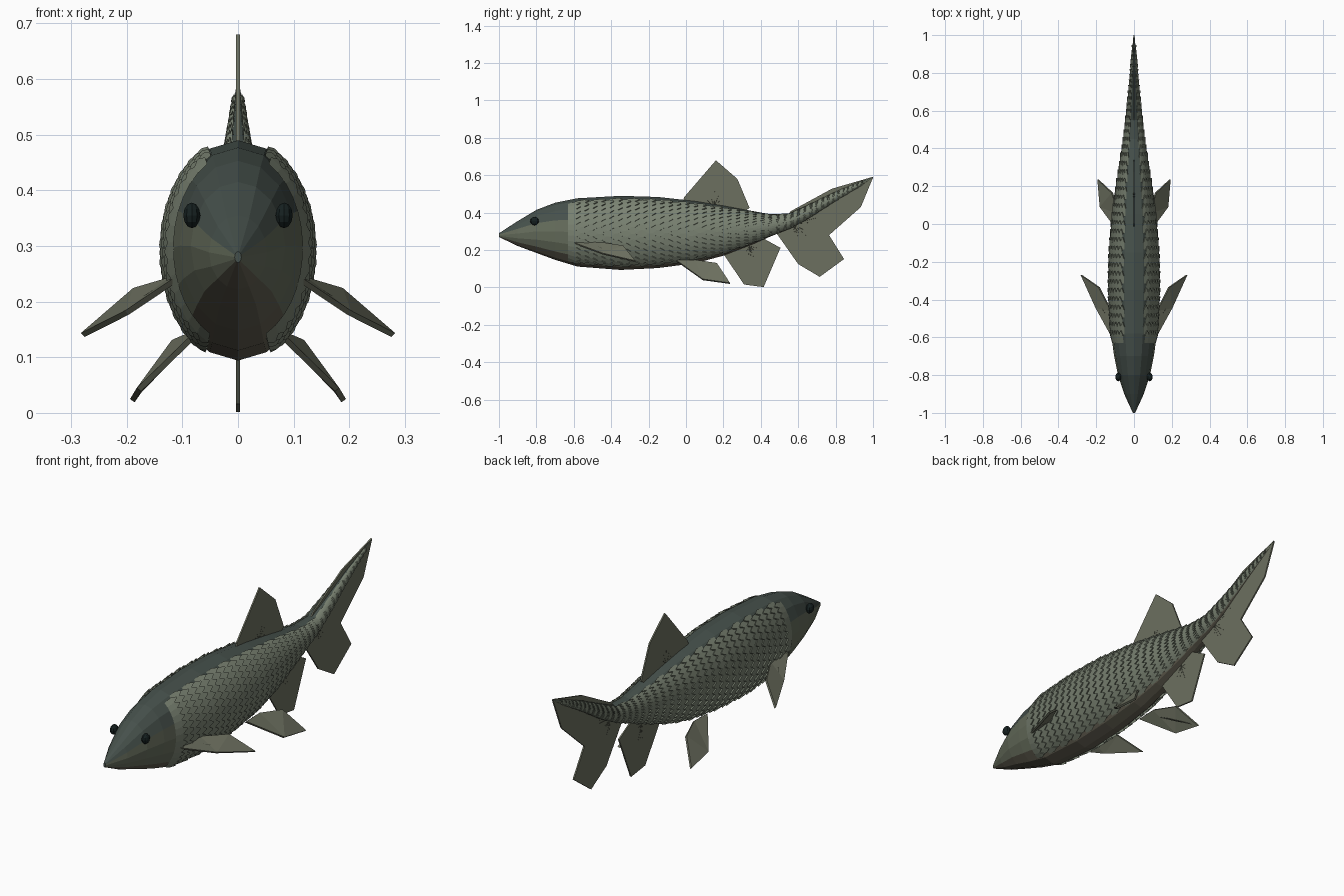
import bpy, bmesh, math
from mathutils import Vector

if "Cube" in bpy.data.objects:
    bpy.data.objects.remove(bpy.data.objects["Cube"])


def material(name, rgb):
    m = bpy.data.materials.new(name)
    m.diffuse_color = (*rgb, 1)
    m.use_nodes = True
    m.node_tree.nodes["Principled BSDF"].inputs["Base Color"].default_value = m.diffuse_color
    return m


BACK = material("back green", (0.06, 0.08, 0.07))
SIDE = material("side green", (0.13, 0.15, 0.105))
BELLY = material("belly brown", (0.12, 0.11, 0.08))
SCALE = material("scale green", (0.19, 0.22, 0.165))
FIN = material("fin olive", (0.15, 0.16, 0.115))
RAY = material("ray dark", (0.05, 0.055, 0.04))
EYE = material("eye black", (0.008, 0.015, 0.015))

# Body stations: y, top z, bottom z, half width
STATIONS = [(-1.0, .29, .27, .006), (-.9, .355, .222, .052), (-.8, .415, .185, .085),
            (-.7, .453, .148, .105), (-.58, .477, .112, .122), (-.35, .49, .094, .133),
            (-.15, .484, .104, .129), (.05, .462, .13, .113), (.2, .438, .17, .092),
            (.35, .41, .228, .068), (.45, .392, .272, .054), (.55, .395, .312, .042),
            (.65, .44, .365, .032), (.8, .512, .462, .019), (1.0, .592, .584, .003)]
SIDES = 16


def body_at(y):
    for a, b in zip(STATIONS, STATIONS[1:]):
        if y <= b[0]:
            f = (y - a[0]) / (b[0] - a[0])
            return [p + (q - p) * f for p, q in zip(a, b)]
    return list(STATIONS[-1])


def surface(y, t, lift=0.0):
    y, top, bot, w = body_at(min(y, 1.0))
    return Vector(((w + lift) * math.cos(t), y,
                   (top + bot) / 2 + ((top - bot) / 2 + lift) * math.sin(t)))


def finish(bm, name, mats):
    bmesh.ops.recalc_face_normals(bm, faces=bm.faces[:])
    me = bpy.data.meshes.new(name)
    bm.to_mesh(me)
    bm.free()
    for m in mats:
        me.materials.append(m)
    ob = bpy.data.objects.new(name, me)
    bpy.context.collection.objects.link(ob)
    return ob


# Body: lofted rings, coloured by height around the ring
bm = bmesh.new()
rings = [[bm.verts.new(surface(s[0], 2 * math.pi * i / SIDES)) for i in range(SIDES)] for s in STATIONS]
for a, b in zip(rings, rings[1:]):
    for i in range(SIDES):
        j = (i + 1) % SIDES
        f = bm.faces.new((a[i], a[j], b[j], b[i]))
        h = math.sin(2 * math.pi * (i + .5) / SIDES)
        f.material_index = 0 if h > .5 else (2 if h < -.7 else 1)
bm.faces.new(rings[0])
bm.faces.new(rings[-1])
finish(bm, "body", [BACK, SIDE, BELLY])

# Scales: overlapping pointed plates, rear ends lifted, on both flanks
bm = bmesh.new()
ROWS, T0, T1 = 13, math.radians(-62), math.radians(64)
dt = (T1 - T0) / ROWS
y, col = -.63, 0
while y < .93:
    shrink = 1 if y < .3 else max(.55, 1 - (y - .3) * .8)
    length = .066 * shrink
    for r in range(ROWS):
        t = T0 + dt * (r + (.75 if col % 2 else .25))
        for side in (1, -1):
            outline = [(0, -.5, .001), (.6, -.55, .006), (1, -.1, .009), (1, .1, .009),
                       (.6, .55, .006), (0, .5, .001)]
            upper, lower = [], []
            for u, v, lift in outline:
                p = surface(y + u * length, t + v * dt, lift * shrink)
                q = surface(y + u * length, t + v * dt, -.003)
                p.x *= side
                q.x *= side
                upper.append(bm.verts.new(p))
                lower.append(bm.verts.new(q))
            bm.faces.new((upper[0], upper[1], upper[4], upper[5]))
            bm.faces.new((upper[1], upper[2], upper[3], upper[4]))
            for k in range(1, 4):
                bm.faces.new((upper[k], upper[k + 1], lower[k + 1], lower[k]))
    y += length * .68
    col += 1
finish(bm, "scales", [SCALE])


def fin(name, pts, thickness):
    bm = bmesh.new()
    bm.faces.new([bm.verts.new(p) for p in pts])
    bmesh.ops.triangulate(bm, faces=bm.faces[:])
    ob = finish(bm, name, [FIN])
    mod = ob.modifiers.new("thickness", "SOLIDIFY")
    mod.thickness = thickness
    mod.offset = 0
    return ob


def rays(name, pairs, radius=.0035):
    bm = bmesh.new()
    for a, b in pairs:
        a, b = Vector(a), Vector(b)
        rot = (b - a).to_track_quat('Z', 'Y').to_matrix().to_4x4()
        rot.translation = (a + b) / 2
        bmesh.ops.create_cone(bm, cap_ends=True, segments=4, radius1=radius * 1.2,
                              radius2=radius * .7, depth=(b - a).length, matrix=rot)
    return finish(bm, name, [RAY])


# Median fins: outline in (y, z), ray fan from a root point to the tips
MEDIAN = {
    "dorsal_fin": ([(-.02, .45), (-.01, .483), (.16, .68), (.275, .58), (.34, .425), (.3, .4)],
                   (.15, .43), [(.05, .53), (.1, .59), (.16, .65), (.22, .61), (.265, .56), (.3, .48)]),
    "anal_fin": ([(.2, .18), (.31, .016), (.415, .002), (.505, .212), (.4, .27), (.3, .22)],
                 (.34, .22), [(.27, .11), (.32, .04), (.365, .03), (.41, .03), (.45, .12), (.48, .19)]),
    "tail_fin": ([(.47, .31), (.6, .125), (.715, .057), (.845, .152), (.765, .28), (.935, .43),
                  (1.0, .588), (.8, .49), (.6, .36)],
                 (.57, .34), [(.61, .15), (.67, .11), (.73, .1), (.79, .15), (.74, .25),
                              (.83, .36), (.89, .42), (.93, .48)]),
    "tail_ridge": ([(.53, .37), (.56, .408), (.78, .528), (1.0, .592), (.8, .49)], None, []),
}
for name, (outline, root, tips) in MEDIAN.items():
    fin(name, [(0, y, z) for y, z in outline], .007)
    if tips:
        rays(name + "_rays", [((0, *root), (0, *t)) for t in tips])

# Paired fins: root front, leading corner, tip, trailing corner, root back
PAIRED = {
    "pectoral_fin": [(.115, -.6, .237), (.2, -.445, .18), (.279, -.27, .14),
                     (.185, -.335, .221), (.12, -.46, .24)],
    "pelvic_fin": [(.075, -.05, .142), (.178, .09, .042), (.19, .235, .022),
                   (.115, .165, .128), (.075, .05, .145)],
}
for name, pts in PAIRED.items():
    for label, s in (("left", 1), ("right", -1)):
        p = [Vector((x * s, y, z)) for x, y, z in pts]
        fin(f"{name}_{label}", p, .01)
        root = (p[0] + p[4]) / 2
        rays(f"{name}_ray_{label}", [(root, root.lerp(p[2], .9))])

# Eyes
for label, s in (("left", 1), ("right", -1)):
    bm = bmesh.new()
    bmesh.ops.create_uvsphere(bm, u_segments=10, v_segments=6, radius=.023)
    ob = finish(bm, f"eye_{label}", [EYE])
    ob.location = (.083 * s, -.81, .355)
    ob.scale.x = .7

# Mouth: small dark opening at the snout tip
bm = bmesh.new()
bmesh.ops.create_uvsphere(bm, u_segments=8, v_segments=4, radius=.006)
mouth = finish(bm, "mouth", [RAY])
mouth.location = (0, -.995, .28)
mouth.scale = (.7, .8, 1.3)
